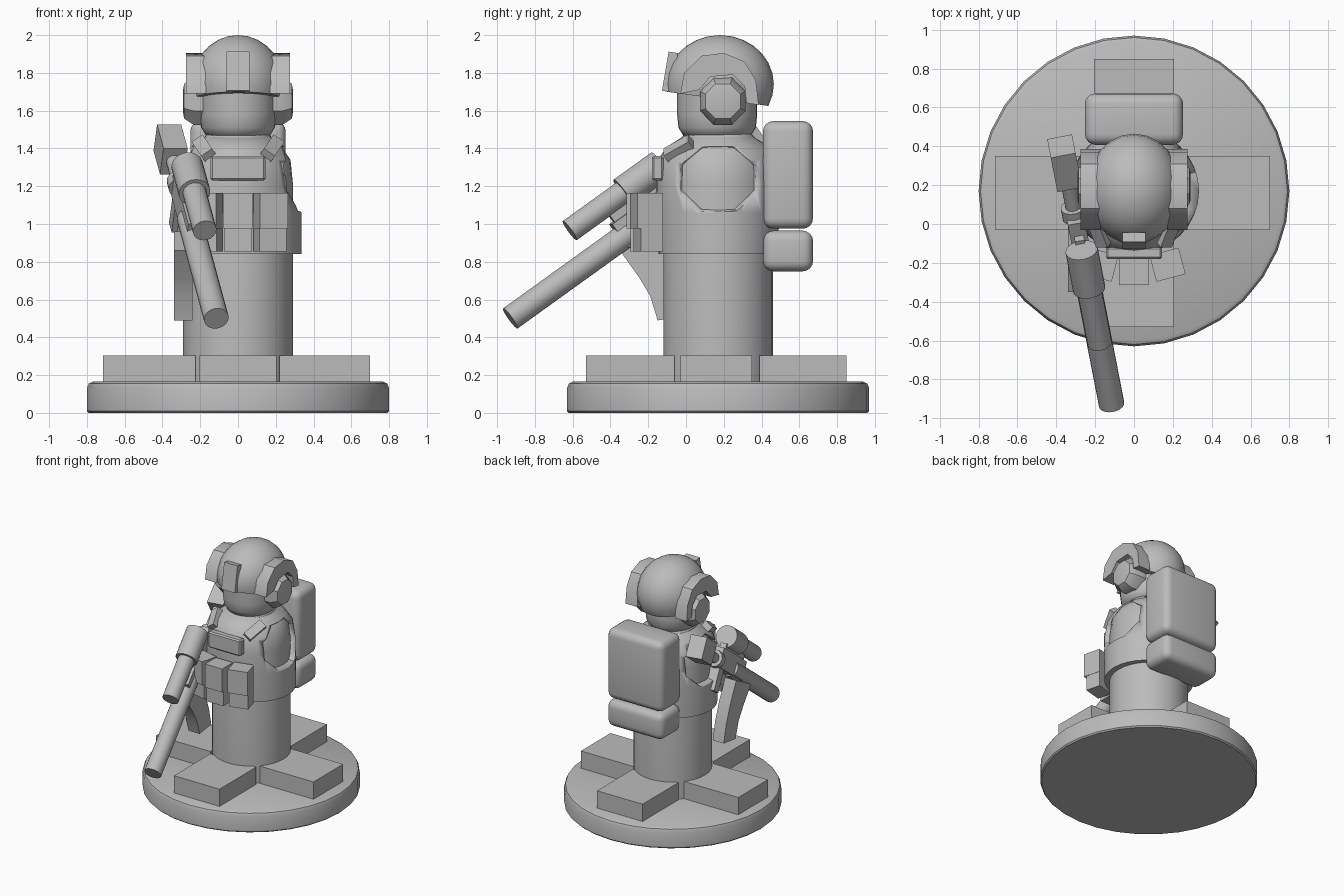
import bpy, bmesh, math
from mathutils import Matrix, Vector

cube = bpy.data.objects.get("Cube")
if cube:
    bpy.data.objects.remove(cube, do_unlink=True)

grey = bpy.data.materials.new("plain_grey")
grey.use_nodes = True
tone = (0.5, 0.5, 0.5, 1)
grey.diffuse_color = tone
grey.node_tree.nodes["Principled BSDF"].inputs["Base Color"].default_value = tone
CY = 0.17  # centre line of the figure in y


def finish(name, bm, matrix=None, bevel=0, segments=3, angle=35):
    bmesh.ops.recalc_face_normals(bm, faces=bm.faces)
    mesh = bpy.data.meshes.new(name)
    bm.to_mesh(mesh)
    bm.free()
    mesh.materials.append(grey)
    ob = bpy.data.objects.new(name, mesh)
    bpy.context.collection.objects.link(ob)
    if matrix:
        ob.matrix_world = matrix
    bpy.ops.object.select_all(action='DESELECT')
    bpy.context.view_layer.objects.active = ob
    ob.select_set(True)
    if bevel:
        mod = ob.modifiers.new("bevel", 'BEVEL')
        mod.width, mod.segments = bevel, segments
        bpy.ops.object.modifier_apply(modifier=mod.name)
    bpy.ops.object.shade_smooth_by_angle(angle=math.radians(angle))
    return ob


def box(name, centre, size, matrix=None, **kw):
    bm = bmesh.new()
    bmesh.ops.create_cube(bm, size=1)
    bmesh.ops.scale(bm, vec=size, verts=bm.verts)
    bmesh.ops.translate(bm, vec=centre, verts=bm.verts)
    return finish(name, bm, matrix, **kw)


def loft(name, rings, matrix=None, n=32, turn=0, **kw):
    """Stack of elliptical rings (z, rx, ry), capped at both ends."""
    bm = bmesh.new()
    rows = []
    for z, rx, ry in rings:
        angles = [2 * math.pi * (i + turn) / n for i in range(n)]
        rows.append([bm.verts.new((rx * math.cos(a), ry * math.sin(a), z)) for a in angles])
    for a, b in zip(rows, rows[1:]):
        for i in range(n):
            j = (i + 1) % n
            bm.faces.new((a[i], a[j], b[j], b[i]))
    bm.faces.new(rows[0])
    bm.faces.new(rows[-1])
    return finish(name, bm, matrix, **kw)


def prism(name, outline, x0, x1):
    """Outline in (y, z) extruded along x."""
    bm = bmesh.new()
    face = bm.faces.new([bm.verts.new((x0, y, z)) for y, z in outline])
    moved = bmesh.ops.extrude_face_region(bm, geom=[face])["geom"]
    verts = [v for v in moved if isinstance(v, bmesh.types.BMVert)]
    bmesh.ops.translate(bm, vec=(x1 - x0, 0, 0), verts=verts)
    return finish(name, bm)


centre = Matrix.Translation((0, CY, 0))

# Round stand and the four raised blocks
loft("stand", [(0, .79, .79), (.01, .8, .8), (.13, .8, .8), (.155, .79, .79), (.165, .77, .77)], centre)
for label, x, y, sx, sy in (("front", 0, -.295, .41, .47), ("back", 0, .62, .41, .46),
                            ("right", -.47, .16, .49, .38), ("left", .46, .16, .48, .38)):
    box(label + "_block", (x, y, .235), (sx, sy, .14))

# Body column with rounded shoulders and neck
loft("body", [(.16, .29, .29), (1.22, .29, .29), (1.34, .278, .27), (1.41, .23, .25),
              (1.45, .18, .2), (1.5, .16, .16)], centre)

# Vest with an arm opening cut into each side
vest = loft("vest", [(.84, .335, .315), (1.06, .335, .325), (1.22, .325, .33), (1.34, .3, .32),
                     (1.41, .245, .27), (1.46, .18, .19)], centre)
for side in (-1, 1):
    turn = Matrix.Translation((0, CY, 1.245)) @ Matrix.Rotation(side * math.pi / 2, 4, 'Y')
    cutter = loft("arm_cutter", [(.19, .17, .2), (.27, .18, .22), (.36, .2, .29)], turn, n=8, turn=.5)
    cutter.hide_render = True
    bpy.context.view_layer.objects.active = vest
    mod = vest.modifiers.new("arm_opening", 'BOOLEAN')
    mod.operation, mod.object = 'DIFFERENCE', cutter
    bpy.ops.object.modifier_apply(modifier=mod.name)
    bpy.data.objects.remove(cutter, do_unlink=True)
    # Shoulder strap pad
    pad = Matrix.Translation((side * .18, -.04, 1.4)) @ Matrix.Rotation(side * .6, 4, 'Y') @ Matrix.Rotation(.6, 4, 'X')
    box("shoulder_pad", (0, 0, 0), (.07, .16, .05), pad)

# Chest panel and three pouches
box("chest_panel", (0, -.15, 1.295), (.29, .06, .13), bevel=.01, segments=1)
for label, x, y, angle in (("right", -.17, -.2, -.26), ("middle", 0, -.235, 0), ("left", .17, -.2, .26)):
    place = Matrix.Translation((x, y, 1.01)) @ Matrix.Rotation(angle, 4, 'Z')
    box(label + "_pouch", (0, 0, 0), (.15, .12, .31), place)
    box(label + "_pouch_flap", (0, -.015, .06), (.155, .13, .19), place)

# Backpack and bedroll
box("backpack", (0, .54, 1.26), (.505, .265, .57), bevel=.055, segments=4)
box("bedroll", (0, .54, .857), (.505, .265, .215), bevel=.055, segments=4)

# Head
loft("head", [(1.44, .1, .1), (1.47, .17, .18), (1.51, .195, .205), (1.58, .205, .212),
              (1.75, .205, .212)], Matrix.Translation((0, .165, 0)), angle=60)

# Helmet, trimmed along a sloping brim
bm = bmesh.new()
bmesh.ops.create_uvsphere(bm, u_segments=24, v_segments=14, radius=1)
bmesh.ops.scale(bm, vec=(.245, .285, .26), verts=bm.verts)
bmesh.ops.translate(bm, vec=(0, .18, 1.74), verts=bm.verts)
cut = bmesh.ops.bisect_plane(bm, geom=bm.verts[:] + bm.edges[:] + bm.faces[:], plane_co=(0, -.1, 1.7),
                             plane_no=(0, -.14, -1), clear_outer=True)
bmesh.ops.holes_fill(bm, edges=[e for e in bm.edges if e.is_boundary])
finish("helmet", bm, angle=45)
mount = Matrix.Translation((0, -.085, 1.805)) @ Matrix.Rotation(-.17, 4, 'X')
box("helmet_mount", (0, 0, 0), (.12, .05, .21), mount)

# Ear guards and ear cups
guard = [(-.03, 1.69), (-.01, 1.8), (.08, 1.89), (.2, 1.905), (.31, 1.86), (.37, 1.76), (.385, 1.63),
         (.32, 1.64), (.31, 1.73), (.25, 1.79), (.13, 1.78), (.07, 1.71)]
for side in (-1, 1):
    prism("ear_guard", guard, side * .17, side * .275)
    turn = Matrix.Translation((0, .195, 1.65)) @ Matrix.Rotation(side * math.pi / 2, 4, 'Y')
    loft("ear_cup", [(.15, .135, .13), (.235, .135, .13), (.285, .1, .1), (.29, .07, .08)], turn, n=8, turn=.5)

# Rifle frame: local y runs from the muzzle to the stock
along = Vector((-.156, .802, .577)).normalized()
across = along.cross(Vector((0, 0, 1))).normalized()
rifle = Matrix((across, along, across.cross(along))).transposed().to_4x4()
rifle.translation = (-.115, -.93, .5)


def tube(name, start, end, radius, height=0):
    turn = rifle @ Matrix.Translation((0, 0, height)) @ Matrix.Rotation(-math.pi / 2, 4, 'X')
    loft(name, [(start, radius, radius), (end, radius, radius)], turn, n=20)


tube("barrel", 0, .92, .066)
tube("scope", .53, .92, .063, .195)
tube("scope_eyepiece", .88, 1.13, .084, .195)
tube("stock_tube", 1.1, 1.5, .04)
tube("stock_collar", 1.2, 1.27, .065)
box("receiver", (0, .98, .02), (.09, .5, .15), rifle)
box("scope_rail", (0, .95, .11), (.05, .4, .06), rifle)
box("stock", (0, 1.55, 0), (.13, .22, .17), rifle)
box("grip", (0, 1.16, -.13), (.075, .09, .2), rifle)

# Curved magazine
prism("magazine", [(-.35, .86), (-.25, .72), (-.19, .62), (-.15, .49), (.0, .51), (-.03, .65),
                   (-.08, .79), (-.16, .96)], -.34, -.24)
